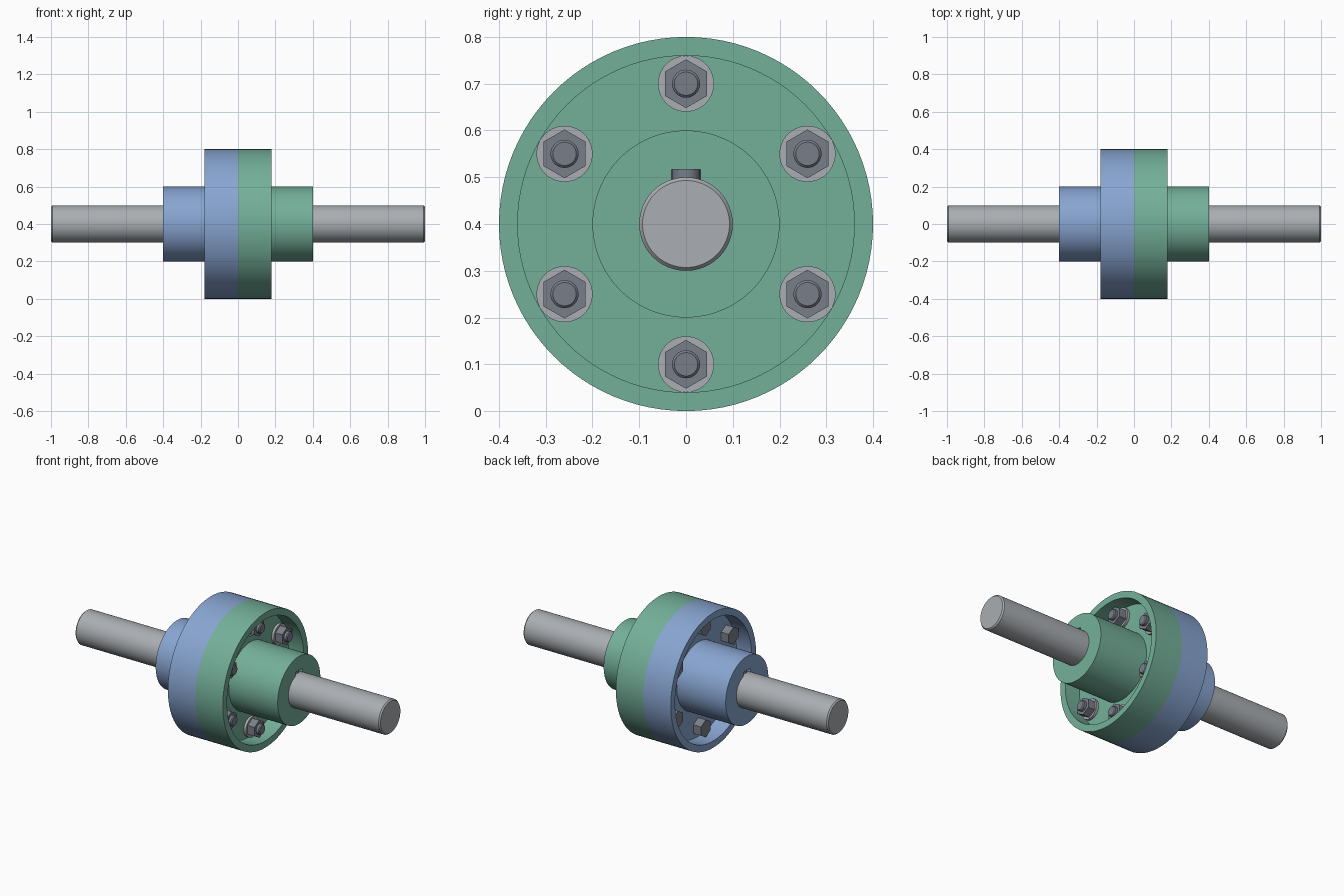
import bpy, bmesh, math
from mathutils import Matrix, Vector

if "Cube" in bpy.data.objects:
    bpy.data.objects.remove(bpy.data.objects["Cube"])

AXIS_Z = 0.4      # height of the shaft axis


def material(name, srgb):
    m = bpy.data.materials.new(name)
    lin = [((c / 255 + 0.055) / 1.055) ** 2.4 for c in srgb]
    m.diffuse_color = (*lin, 1)
    m.use_nodes = True
    m.node_tree.nodes["Principled BSDF"].inputs["Base Color"].default_value = m.diffuse_color
    return m


BLUE = material("blue paint", (136, 165, 209))
GREEN = material("green paint", (116, 176, 154))
STEEL = material("bright steel", (170, 174, 178))
DARK = material("dark steel", (121, 126, 137))


def finish(name, bm, mat, smooth=True):
    bmesh.ops.recalc_face_normals(bm, faces=bm.faces)
    me = bpy.data.meshes.new(name)
    bm.to_mesh(me)
    bm.free()
    ob = bpy.data.objects.new(name, me)
    bpy.context.collection.objects.link(ob)
    if mat:
        me.materials.append(mat)
    if smooth:
        smooth_by_angle(ob)
    return ob


def select(ob):
    bpy.ops.object.select_all(action='DESELECT')
    ob.select_set(True)
    bpy.context.view_layer.objects.active = ob


def smooth_by_angle(ob):
    select(ob)
    bpy.ops.object.shade_smooth_by_angle(angle=math.radians(30))


def lathe(name, profile, mat, y=0, z=0, steps=96, closed=False, smooth=True):
    """Spin (x, radius) points about a line parallel to x; open profiles get end caps."""
    bm = bmesh.new()
    rings = []
    for x, r in profile:
        rings.append([bm.verts.new((x, y + r * math.sin(a), AXIS_Z + z + r * math.cos(a)))
                      for a in (2 * math.pi * i / steps for i in range(steps))])
    pairs = list(zip(rings, rings[1:]))
    if closed:
        pairs.append((rings[-1], rings[0]))
    else:
        bm.faces.new(rings[0])
        bm.faces.new(rings[-1])
    for p, q in pairs:
        for i in range(steps):
            j = (i + 1) % steps
            bm.faces.new((p[i], p[j], q[j], q[i]))
    return finish(name, bm, mat, smooth)


def box(name, lo, hi):
    bm = bmesh.new()
    bmesh.ops.create_cube(bm, size=1)
    lo, hi = Vector(lo), Vector(hi)
    bm.transform(Matrix.Translation((lo + hi) / 2) @ Matrix.Diagonal((*(hi - lo), 1)))
    return finish(name, bm, None, False)


def key(name, x0, x1, half, z0, z1, mat):
    """Parallel key with rounded ends, lying along x."""
    bm = bmesh.new()
    outline = []
    for cx, start in ((x1 - half, -90), (x0 + half, 90)):
        for i in range(17):
            a = math.radians(start + 180 * i / 16)
            outline.append((cx + half * math.cos(a), half * math.sin(a)))
    face = bm.faces.new([bm.verts.new((x, y, z0)) for x, y in outline])
    ext = bmesh.ops.extrude_face_region(bm, geom=[face])
    top = [v for v in ext["geom"] if isinstance(v, bmesh.types.BMVert)]
    bmesh.ops.translate(bm, verts=top, vec=(0, 0, z1 - z0))
    return finish(name, bm, mat)


# Both coupling halves, with shafts and keys
for side, s, paint in (("left", -1, BLUE), ("right", 1, GREEN)):
    # hub, web and protective rim as one turned part
    half = lathe(side + "_flange_hub",
                 [(s * x, r) for x, r in ((0, 0.1), (0, 0.4), (0.18, 0.4), (0.18, 0.36),
                                          (0.08, 0.36), (0.08, 0.2), (0.4, 0.2), (0.4, 0.1))],
                 paint, closed=True, smooth=False)

    # keyway slot
    xs = sorted((s * 0.03, s * 0.45))
    cutter = box("keyway_cutter", (xs[0], -0.031, AXIS_Z + 0.05), (xs[1], 0.031, AXIS_Z + 0.117))
    cutter.hide_render = True
    mod = half.modifiers.new("keyway", 'BOOLEAN')
    mod.operation = 'DIFFERENCE'
    mod.solver = 'EXACT'
    mod.object = cutter
    select(half)
    bpy.ops.object.modifier_apply(modifier=mod.name)
    bpy.data.objects.remove(cutter)
    smooth_by_angle(half)

    # shaft with chamfered outer end
    lathe(side + "_shaft", [(s * x, r) for x, r in ((0.002, 0.1), (0.992, 0.1), (1.0, 0.093))], STEEL)

    # key
    xs = sorted((s * 0.04, s * 0.395))
    key(side + "_key", xs[0], xs[1], 0.0305, AXIS_Z + 0.06, AXIS_Z + 0.1165, DARK)

# Six bolts on a circle: head on the left, washer and nut on the right
for i in range(6):
    a = math.radians(60 * i)
    y, z = 0.3 * math.sin(a), 0.3 * math.cos(a)
    n = str(i + 1)
    lathe("bolt_head_" + n, [(-0.08, 0.052), (-0.13, 0.052)], DARK, y, z, 6, smooth=False)
    lathe("bolt_shank_" + n, [(-0.09, 0.03), (0.155, 0.03), (0.16, 0.025)], DARK, y, z, 32)
    lathe("washer_" + n, [(0.079, 0.06), (0.095, 0.06)], STEEL, y, z, 40)
    lathe("nut_" + n, [(0.095, 0.052), (0.14, 0.052)], DARK, y, z, 6, smooth=False)
